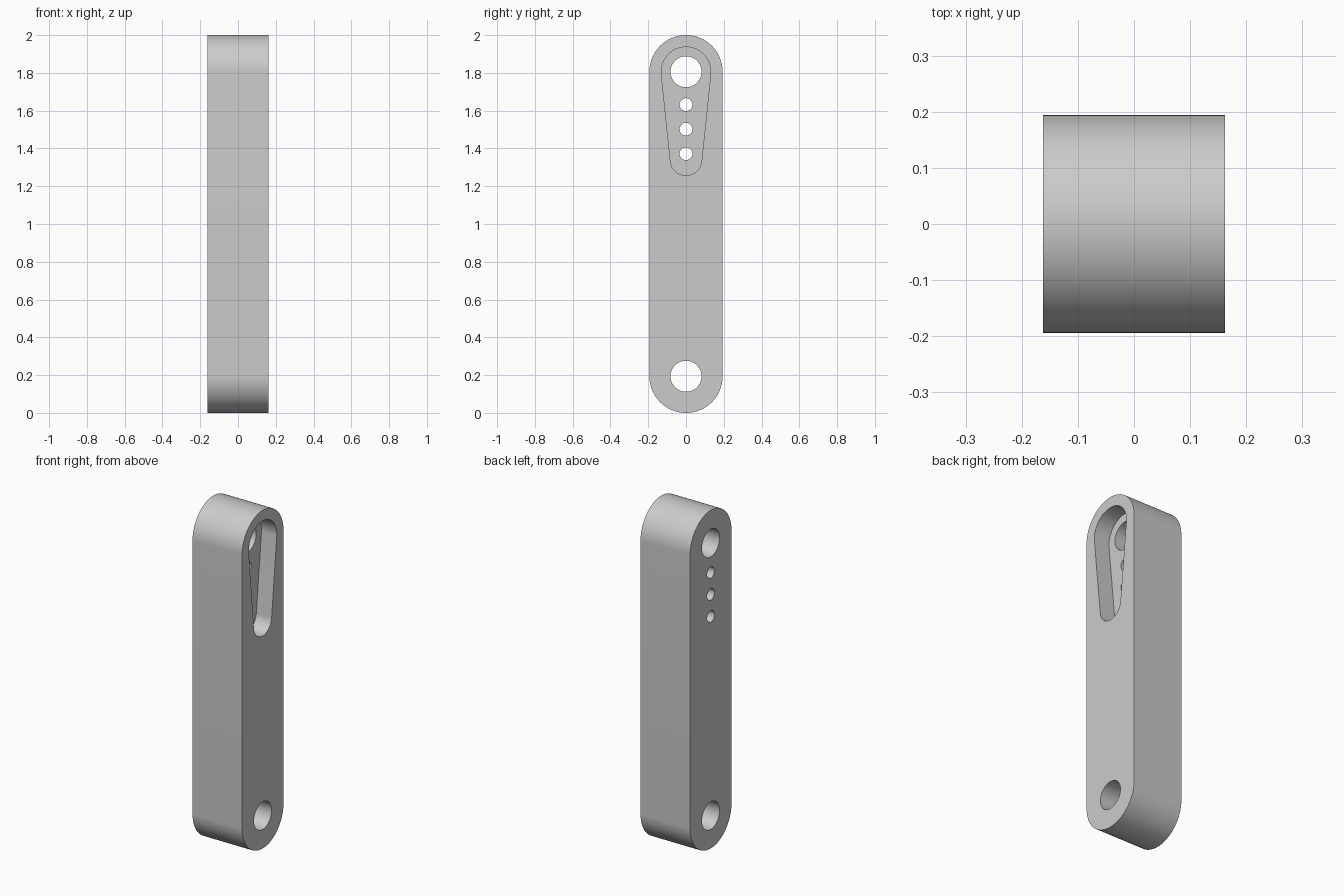
import bpy
import bmesh
from math import asin, cos, sin, pi, radians

default = bpy.data.objects.get("Cube")
if default:
    bpy.data.objects.remove(default, do_unlink=True)

HALF_X, RADIUS = 0.162, 0.194
LOW, HIGH = RADIUS, 2 - RADIUS      # centres of the rounded ends
POCKET_DEPTH = 0.1
SEGMENTS = 48

grey = bpy.data.materials.new("grey_metal")
grey.use_nodes = True
colour = (0.6, 0.6, 0.6, 1)
grey.diffuse_color = colour
grey.node_tree.nodes["Principled BSDF"].inputs["Base Color"].default_value = colour


def arc(z, r, start, end):
    """Points of an arc in the y-z plane."""
    steps = [start + (end - start) * i / SEGMENTS for i in range(SEGMENTS + 1)]
    return [(r * cos(a), z + r * sin(a)) for a in steps]


def slot(z_low, r_low, z_high, r_high):
    """Outline of two circles joined by tangent lines."""
    tilt = asin((r_high - r_low) / (z_high - z_low))
    return (arc(z_high, r_high, -tilt, pi + tilt)
            + arc(z_low, r_low, pi + tilt, 2 * pi - tilt))


def circle(z, r):
    return arc(z, r, 0, 2 * pi)[:-1]


def prism(name, outline, x0, x1):
    """Extrude a y-z outline along x."""
    bm = bmesh.new()
    face = bm.faces.new([bm.verts.new((x0, y, z)) for y, z in outline])
    side = bmesh.ops.extrude_face_region(bm, geom=[face])
    verts = [v for v in side["geom"] if isinstance(v, bmesh.types.BMVert)]
    bmesh.ops.translate(bm, verts=verts, vec=(x1 - x0, 0, 0))
    bmesh.ops.recalc_face_normals(bm, faces=bm.faces)
    mesh = bpy.data.meshes.new(name)
    bm.to_mesh(mesh)
    bm.free()
    mesh.materials.append(grey)
    obj = bpy.data.objects.new(name, mesh)
    bpy.context.collection.objects.link(obj)
    return obj


# Round-ended link bar
bar = prism("link_bar", slot(LOW, RADIUS, HIGH, RADIUS), -HALF_X, HALF_X)

# Tapered pocket, then the pin holes and the row of small holes
cutters = [prism("pocket_cutter", slot(1.34, 0.083, HIGH, 0.131),
                 HALF_X - POCKET_DEPTH, HALF_X + 0.1)]
holes = [(LOW, 0.082), (HIGH, 0.082)] + [(1.372 + 0.13 * i, 0.034) for i in range(3)]
for z, r in holes:
    cutters.append(prism("hole_cutter", circle(z, r), -HALF_X - 0.1, HALF_X + 0.1))

bpy.ops.object.select_all(action="DESELECT")
bpy.context.view_layer.objects.active = bar
bar.select_set(True)
for cutter in cutters:
    cutter.hide_render = True
    cut = bar.modifiers.new("cut", "BOOLEAN")
    cut.operation = "DIFFERENCE"
    cut.solver = "EXACT"
    cut.object = cutter
    bpy.ops.object.modifier_apply(modifier=cut.name)
    bpy.data.objects.remove(cutter, do_unlink=True)

bpy.ops.object.shade_smooth_by_angle(angle=radians(30))
